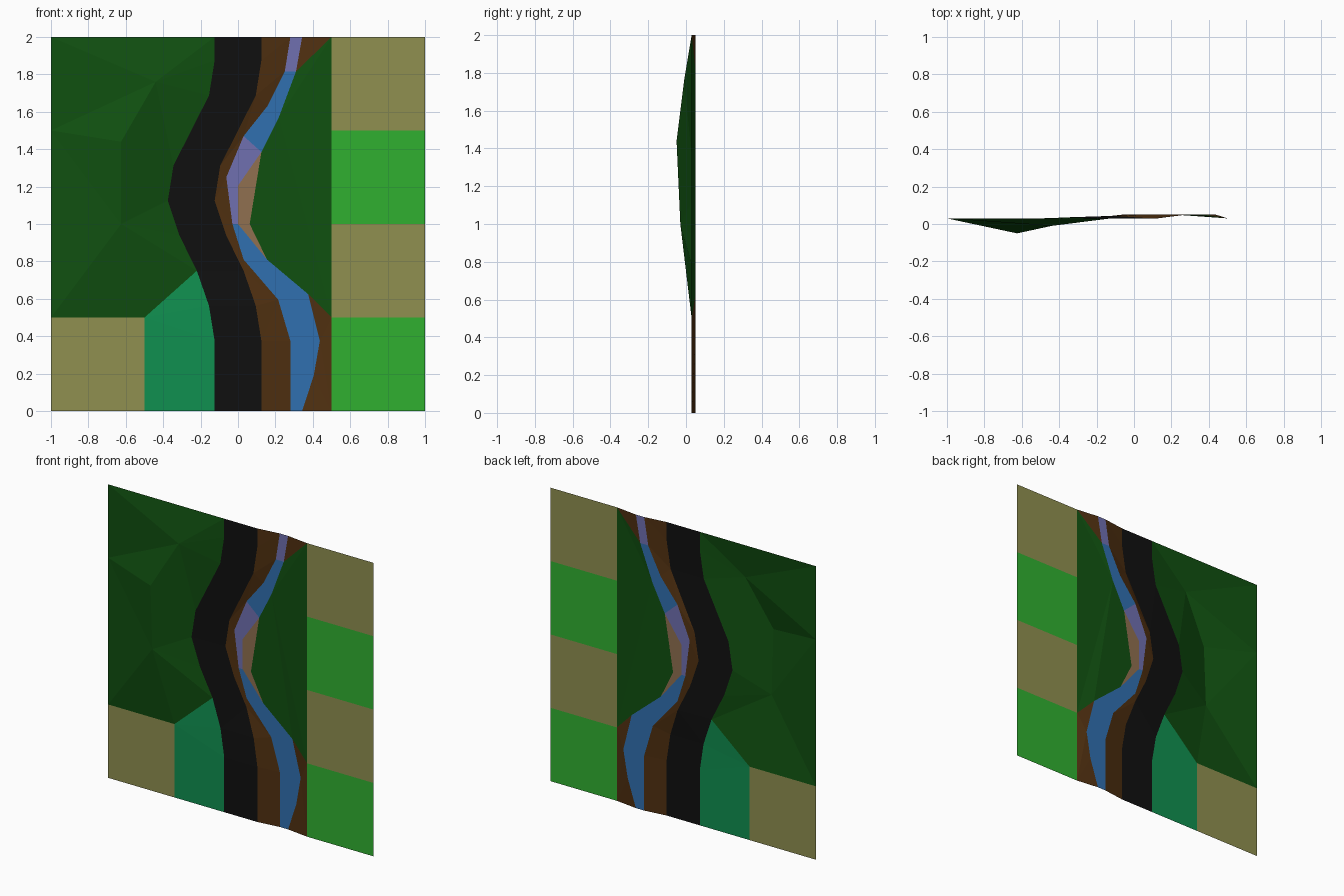
import bpy
from mathutils import Vector
from mathutils.geometry import delaunay_2d_cdt

if "Cube" in bpy.data.objects:
    bpy.data.objects.remove(bpy.data.objects["Cube"])

BASE, BED = 0.03, 0.05   # y of the fields and of the river bed


def material(name, rgb):
    m = bpy.data.materials.new(name)
    lin = [((c / 255 + 0.055) / 1.055) ** 2.4 if c > 11 else c / 255 / 12.92 for c in rgb]
    m.diffuse_color = (*lin, 1)
    m.use_nodes = True
    m.node_tree.nodes["Principled BSDF"].inputs["Base Color"].default_value = m.diffuse_color
    return m


FOREST = material("forest", (16, 80, 16))
OLIVE = material("olive", (144, 144, 80))
GRASS = material("grass", (48, 176, 48))
TEAL = material("teal", (16, 144, 80))
EARTH = material("earth", (80, 48, 16))
ASPHALT = material("asphalt", (16, 16, 16))
WATER = material("water", (48, 112, 176))
FORD = material("ford", (112, 112, 176))
SAND = material("sand", (144, 112, 80))


def patch(name, mat, outline, inner=(), creases=()):
    """Triangulated sheet; points are (x, z, y), outline counter-clockwise."""
    pts = list(outline) + list(inner)
    n = len(outline)
    flat = [Vector(p[:2]) for p in pts]
    vs, _, fs, orig, _, _ = delaunay_2d_cdt(flat, list(creases), [list(range(n))], 1, 1e-5)
    verts = [(v.x, pts[o[0]][2] if o else BASE, v.y) for v, o in zip(vs, orig)]
    me = bpy.data.meshes.new(name)
    me.from_pydata(verts, [], [list(f) for f in fs])
    me.materials.append(mat)
    ob = bpy.data.objects.new(name, me)
    bpy.context.collection.objects.link(ob)


def level(points, y):
    return [(x, z, y) for x, z in points]


def band(name, mat, left, right):
    patch(name, mat, left[::-1] + right)


# Guide lines, bottom to top
road_l = [(-.125, 0, .03), (-.125, .375, .03), (-.155, .5625, .033), (-.22, .75, .04),
          (-.3125, .9375, .037), (-.375, 1.125, .035), (-.345, 1.3125, .035),
          (-.155, 1.6875, .03), (-.125, 1.875, .03), (-.125, 2, .03)]
road_r = [(x + .25, z, y + (.008 if .7 < z < 1.4 else 0)) for x, z, y in road_l]
river_l = level([(.28, 0), (.28, .375), (.215, .595), (.03, .81), (-.03, 1), (-.0625, 1.25),
                 (.03, 1.47), (.157, 1.63), (.25, 1.815), (.28, 2)], BED)
river_r = level([(.343, 0), (.405, .19), (.4375, .375), (.375, .625), (.155, .81), (0, 1),
                 (0, 1.205), (.125, 1.385), (.218, 1.57), (.31, 1.815), (.343, 2)], BED)
bar = (.0625, 1, BED)

# Road, near bank, river sections
band("road", ASPHALT, road_l, road_r)
band("near_bank", EARTH, road_r, river_l)
band("lower_river", WATER, river_l[:5], river_r[:6])
band("river_ford", FORD, river_l[4:7], river_r[5:8])
band("upper_river", WATER, river_l[6:9], river_r[7:10])
band("top_ford", FORD, river_l[8:], river_r[9:])

# Far bank, sand bar and far woodland
patch("far_bank", EARTH, river_r[3::-1] + [(.5, 0, BASE), (.5, .5, BASE)])
patch("far_bank_top", EARTH, [river_r[9], (.5, 2, BASE), river_r[10]])
patch("sand_bar", SAND, [river_r[4], bar, river_r[7], river_r[6], river_r[5]])
patch("far_woodland", FOREST, [(.5, .5, BASE), (.5, 2, BASE)] + river_r[9:6:-1]
      + [bar, river_r[4], river_r[3]])

# Wooded hill with its peak and ridges
hill = [(-1, 2, BASE), (-1, 1.5, BASE), (-1, .5, BASE), (-.5, .5, BASE)] + road_l[3:]
n = len(hill)
peaks = [(-.625, 1.44, -.05), (-.625, 1.0, -.03), (-.44, 1.76, -.01)]
patch("wooded_hill", FOREST, hill, peaks,
      [(1, n), (2, n + 1), (1, n + 2), (0, n + 2), (n, n + 1), (n, n + 2), (4, n + 1)])

# Meadow beside the road
patch("meadow", TEAL, level([(-.5, .5), (-.5, 0)], BASE) + road_l[:4])

# Square fields
fields = [(-1, 0, OLIVE)] + [(.5, i / 2, OLIVE if i % 2 else GRASS) for i in range(4)]
for i, (x, z, mat) in enumerate(fields):
    w = .5
    patch(f"field_{i + 1}", mat, level([(x, z), (x + w, z), (x + w, z + .5), (x, z + .5)], BASE))
